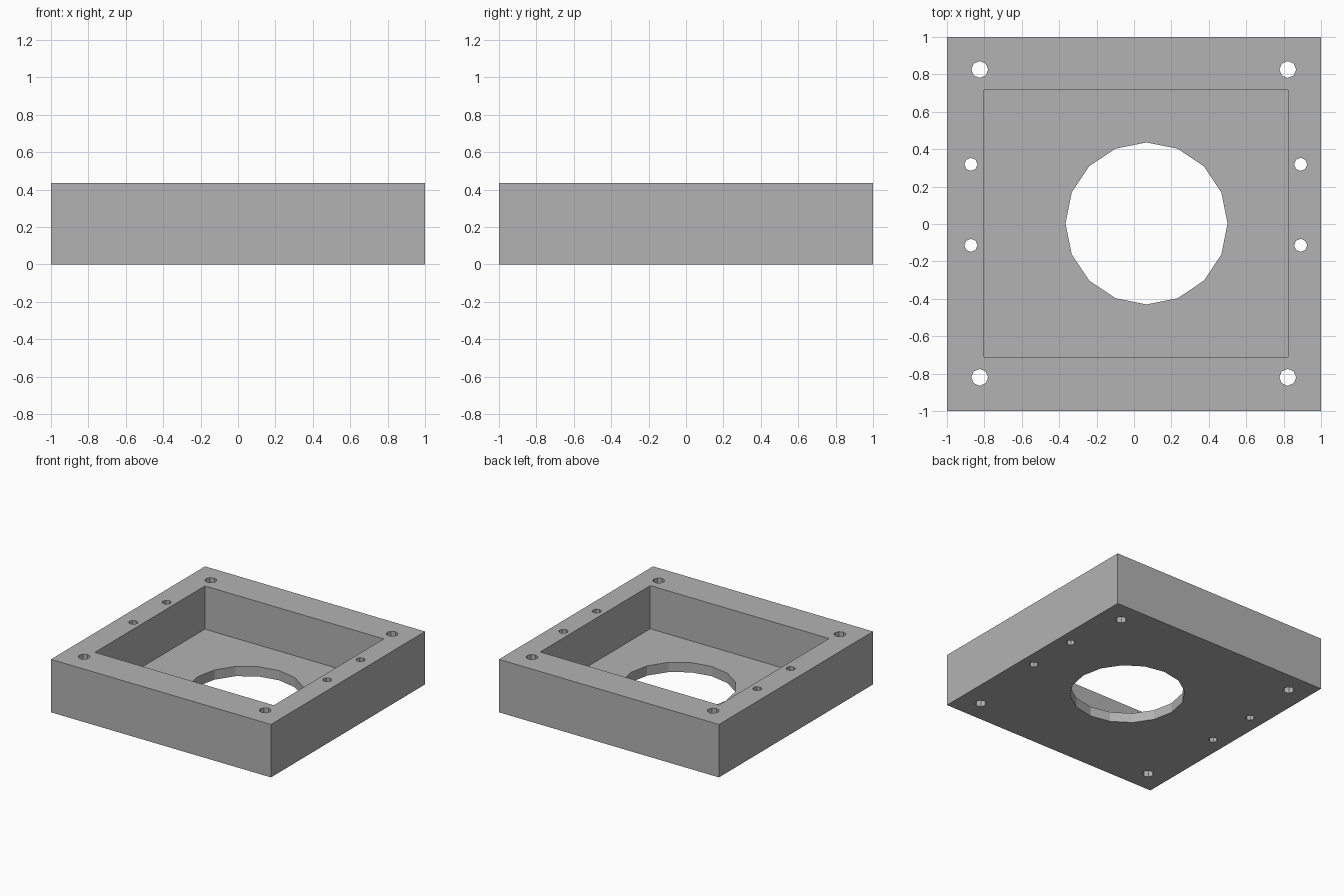
import bpy

if "Cube" in bpy.data.objects:
    bpy.data.objects.remove(bpy.data.objects["Cube"], do_unlink=True)

HEIGHT = 0.435
FLOOR = 0.08

grey = bpy.data.materials.new("plain grey")
grey.use_nodes = True
grey.diffuse_color = (0.45, 0.45, 0.45, 1)
grey.node_tree.nodes["Principled BSDF"].inputs["Base Color"].default_value = (0.45, 0.45, 0.45, 1)


def box(name, x0, x1, y0, y1, z0, z1):
    bpy.ops.mesh.primitive_cube_add(size=1, location=((x0 + x1) / 2, (y0 + y1) / 2, (z0 + z1) / 2))
    obj = bpy.context.object
    obj.name = name
    obj.scale = (x1 - x0, y1 - y0, z1 - z0)
    bpy.ops.object.transform_apply(location=True, rotation=False, scale=True)
    obj.data.materials.append(grey)
    return obj


def drill(name, x, y, radius, sides):
    # The quarter turn puts a corner of the polygon on the x axis
    bpy.ops.mesh.primitive_cylinder_add(vertices=sides, radius=radius, depth=2, location=(x, y, 0))
    obj = bpy.context.object
    obj.name = name
    obj.data.materials.append(grey)
    return obj


# Solid block
housing = box("housing", -1, 1, -1, 1, 0, HEIGHT)

# Open pocket and the large opening in its floor
cutters = [
    box("pocket_cutter", -0.803, 0.823, -0.711, 0.717, FLOOR, 1),
    drill("opening_cutter", 0.067, 0.003, 0.433, 16),
]

# Corner screw holes
for x in (-0.825, 0.822):
    for y in (-0.82, 0.826):
        cutters.append(drill("corner_hole_cutter", x, y, 0.045, 8))

# Smaller pairs of holes in the side walls
for x in (-0.872, 0.891):
    for y in (-0.114, 0.319):
        cutters.append(drill("side_hole_cutter", x, y, 0.035, 8))

# Cut everything out of the block
bpy.ops.object.select_all(action="DESELECT")
bpy.context.view_layer.objects.active = housing
housing.select_set(True)
for cutter in cutters:
    cutter.hide_render = True
    mod = housing.modifiers.new("cut", "BOOLEAN")
    mod.operation = "DIFFERENCE"
    mod.solver = "EXACT"
    mod.object = cutter
    bpy.ops.object.modifier_apply(modifier=mod.name)

for cutter in cutters:
    bpy.data.objects.remove(cutter, do_unlink=True)
